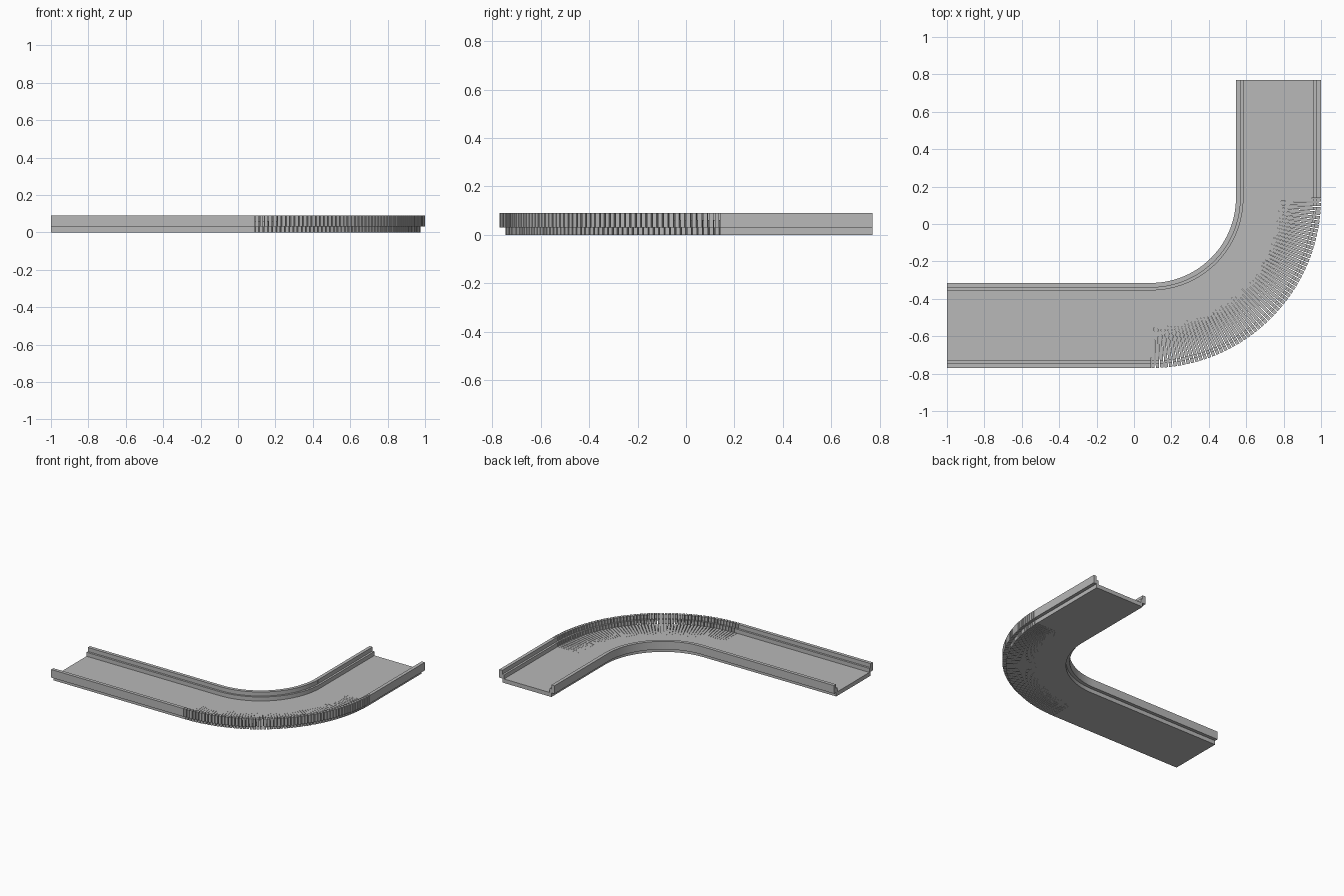
import bpy, bmesh, math
from mathutils import Vector

cube = bpy.data.objects.get("Cube")
if cube:
    bpy.data.objects.remove(cube, do_unlink=True)

# Track dimensions
CENTRE = Vector((0.09, 0.14, 0))
RADIUS = 0.6825
SLICES = 60
END_X, END_Y = -1.0, 0.77

# Channel section: half outline (offset from centre line, height), then mirrored
half = [(0.2025, 0), (0.2025, 0.03), (0.2275, 0.03), (0.2275, 0.09),
        (0.2025, 0.09), (0.2025, 0.06), (0.1875, 0.06), (0.1875, 0.03)]
section = half + [(-u, z) for u, z in reversed(half)]

grey = bpy.data.materials.new("plain grey")
grey.use_nodes = True
colour = (0.48, 0.48, 0.48, 1)
grey.diffuse_color = colour
grey.node_tree.nodes["Principled BSDF"].inputs["Base Color"].default_value = colour


def add_length(bm, angle, start, end):
    """Extrude the channel section along the tangent at an angle of the bend."""
    out = Vector((math.cos(angle), math.sin(angle), 0))
    along = Vector((-out.y, out.x, 0))
    base = CENTRE + out * RADIUS
    rings = [[bm.verts.new(base + out * u + along * t + Vector((0, 0, z)))
              for u, z in section] for t in (start, end)]
    n = len(section)
    bm.faces.new(rings[0])
    bm.faces.new(rings[1])
    for i in range(n):
        j = (i + 1) % n
        bm.faces.new((rings[0][i], rings[0][j], rings[1][j], rings[1][i]))


def make_part(name, lengths):
    bm = bmesh.new()
    for args in lengths:
        add_length(bm, *args)
    bmesh.ops.recalc_face_normals(bm, faces=bm.faces)
    mesh = bpy.data.meshes.new(name)
    bm.to_mesh(mesh)
    bm.free()
    mesh.materials.append(grey)
    bpy.context.collection.objects.link(bpy.data.objects.new(name, mesh))


# Straight runs at both ends
make_part("long_straight_channel", [(-math.pi / 2, END_X - CENTRE.x, 0)])
make_part("short_straight_channel", [(0, 0, END_Y - CENTRE.y)])

# Bend of straight slices that meet on the centre line and fan open outside
step = math.pi / 2 / SLICES
width = RADIUS * step
make_part("sliced_bend", [(-math.pi / 2 + (i + 0.5) * step, -width / 2, width / 2)
                          for i in range(SLICES)])
